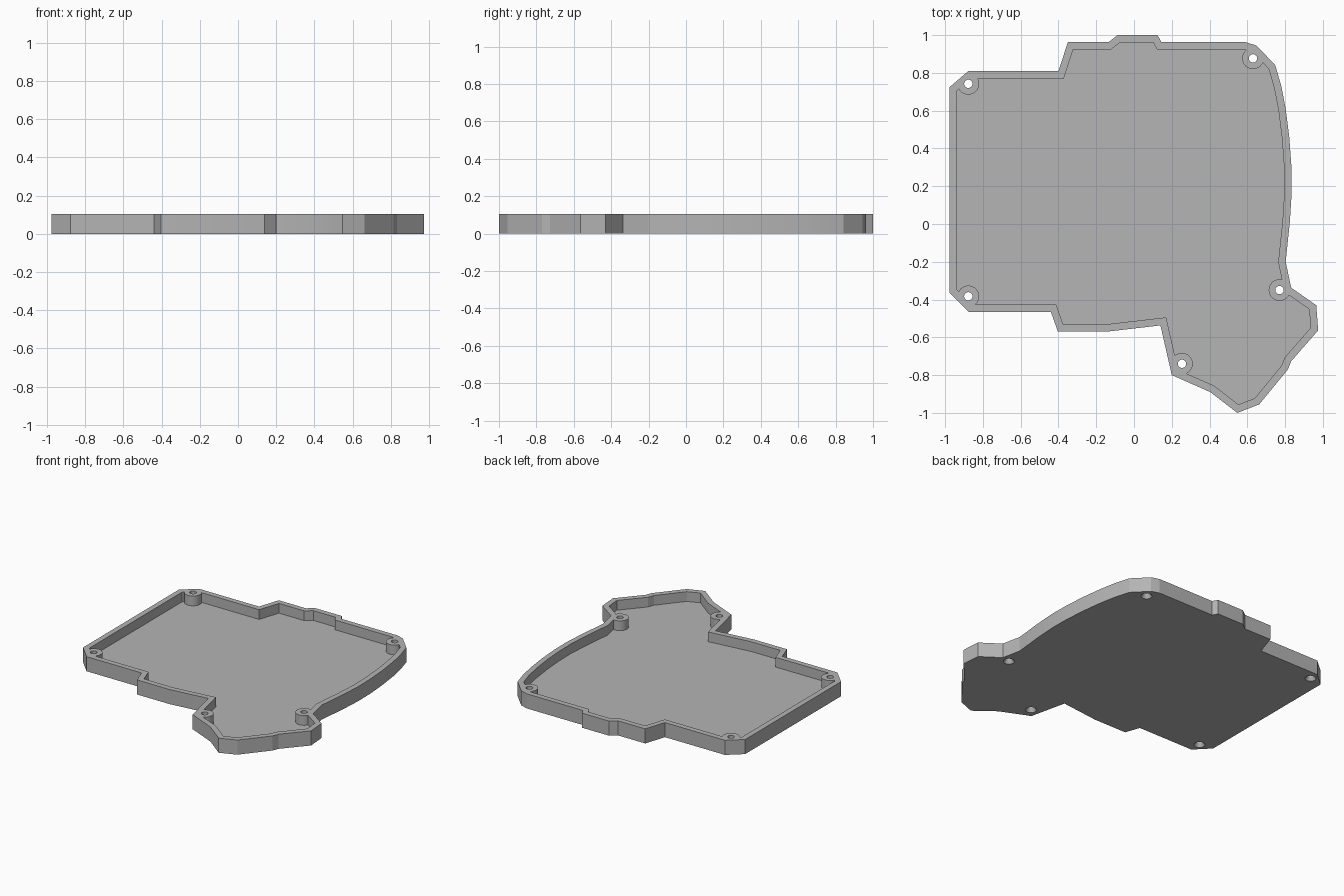
import bpy
import bmesh
from mathutils import Vector

cube = bpy.data.objects.get("Cube")
if cube:
    bpy.data.objects.remove(cube, do_unlink=True)

HEIGHT = 0.105
FLOOR = 0.035
WALL = 0.039
BOSS_RADIUS = 0.057
HOLE_RADIUS = 0.022
SINK_RADIUS = 0.036

# Outer plan of the case, clockwise from the back left corner
OUTLINE = [
    (-.977, .724), (-.877, .81), (-.4, .81), (-.35, .963), (-.135, .963),
    (-.087, 1), (.125, 1), (.145, .963), (.59, .963), (.647, .945),
    (.747, .843), (.78, .73), (.803, .61), (.822, .46), (.833, .31),
    (.835, .17), (.825, .01), (.803, -.2), (.832, -.337), (.965, -.43),
    (.975, -.563), (.832, -.727), (.815, -.77), (.663, -.955), (.547, -1),
    (.404, -.89), (.2, -.8), (.14, -.537), (-.145, -.57), (-.403, -.57),
    (-.44, -.465), (-.877, -.465), (-.977, -.363),
]

# Screw positions
SCREWS = [(-.877, .742), (.63, .877), (.77, -.35), (.254, -.74), (-.877, -.383)]


def inset(points, distance):
    """Move every edge of a clockwise plan inward by the same distance."""
    result = []
    for i, p in enumerate(points):
        here = Vector(p)
        a = (here - Vector(points[i - 1])).normalized()
        b = (Vector(points[(i + 1) % len(points)]) - here).normalized()
        na, nb = Vector((a.y, -a.x)), Vector((b.y, -b.x))
        result.append(here + (na + nb) * distance / (1 + na.dot(nb)))
    return result


def finish(bm, name):
    bmesh.ops.recalc_face_normals(bm, faces=bm.faces)
    mesh = bpy.data.meshes.new(name)
    bm.to_mesh(mesh)
    bm.free()
    obj = bpy.data.objects.new(name, mesh)
    bpy.context.collection.objects.link(obj)
    return obj


def prism(name, points, bottom, top):
    bm = bmesh.new()
    face = bm.faces.new([bm.verts.new((p[0], p[1], bottom)) for p in points])
    grown = bmesh.ops.extrude_face_region(bm, geom=[face])["geom"]
    verts = [g for g in grown if isinstance(g, bmesh.types.BMVert)]
    bmesh.ops.translate(bm, verts=verts, vec=(0, 0, top - bottom))
    return finish(bm, name)


def pegs(name, low_radius, high_radius, bottom, top):
    """One round peg or cone at every screw position."""
    bm = bmesh.new()
    for x, y in SCREWS:
        made = bmesh.ops.create_cone(
            bm, cap_ends=True, segments=32, radius1=low_radius,
            radius2=high_radius, depth=top - bottom)
        bmesh.ops.translate(bm, verts=made["verts"],
                            vec=(x, y, (top + bottom) / 2))
    return finish(bm, name)


def cut(target, cutter):
    mod = target.modifiers.new("cut", "BOOLEAN")
    mod.operation = "DIFFERENCE"
    mod.solver = "EXACT"
    mod.object = cutter
    bpy.context.view_layer.objects.active = target
    bpy.ops.object.modifier_apply(modifier=mod.name)
    bpy.data.objects.remove(cutter, do_unlink=True)


# Solid case and the cavity, which leaves the screw bosses standing
case = prism("case_tray", OUTLINE, 0, HEIGHT)
cavity = prism("cavity_cutter", inset(OUTLINE, WALL), FLOOR, HEIGHT * 2)
cut(cavity, pegs("boss_shape", BOSS_RADIUS, BOSS_RADIUS, 0, HEIGHT * 3))
cut(case, cavity)

# Screw holes with countersinks underneath
cut(case, pegs("hole_cutter", HOLE_RADIUS, HOLE_RADIUS, -HEIGHT, HEIGHT * 2))
slope = SINK_RADIUS - HOLE_RADIUS
cut(case, pegs("countersink_cutter", SINK_RADIUS + slope, HOLE_RADIUS,
               -FLOOR * 0.7, FLOOR * 0.7))

# Plain grey finish
grey = bpy.data.materials.new("plain_grey")
grey.use_nodes = True
color = (0.46, 0.46, 0.46, 1)
grey.diffuse_color = color
grey.node_tree.nodes["Principled BSDF"].inputs["Base Color"].default_value = color
case.data.materials.clear()
case.data.materials.append(grey)

# Soft shading on the curved side and round bosses
bpy.ops.object.select_all(action="DESELECT")
case.select_set(True)
bpy.context.view_layer.objects.active = case
bpy.ops.object.shade_smooth_by_angle(angle=0.26)
